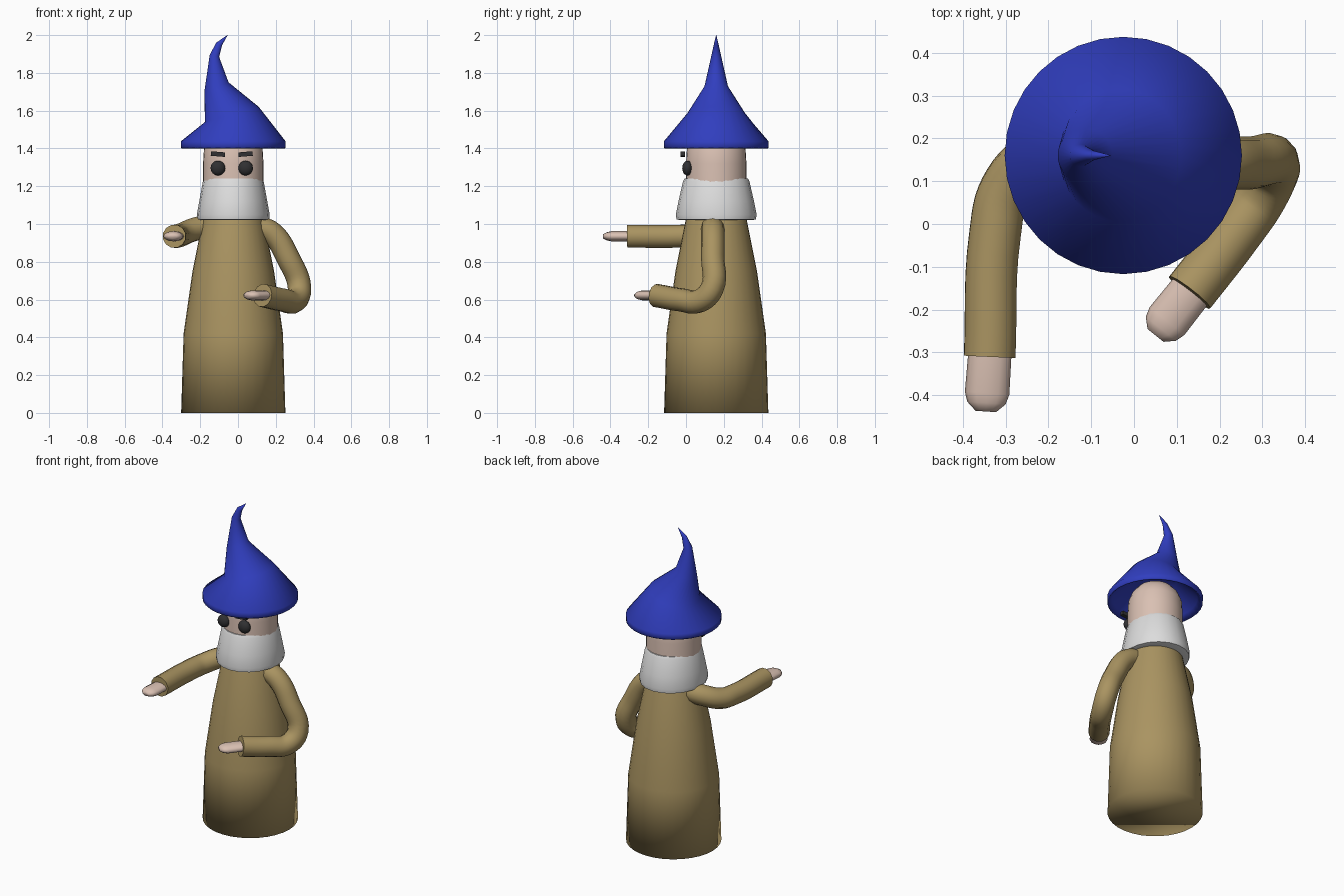
import bpy, bmesh, math
from mathutils import Vector

cube = bpy.data.objects.get("Cube")
if cube:
    bpy.data.objects.remove(cube, do_unlink=True)

CX, CY = -0.025, 0.16  # vertical axis of the figure


def material(name, rgb):
    m = bpy.data.materials.new(name)
    m.use_nodes = True
    m.diffuse_color = (*rgb, 1)
    bsdf = next(n for n in m.node_tree.nodes if n.type == 'BSDF_PRINCIPLED')
    bsdf.inputs["Base Color"].default_value = (*rgb, 1)
    return m


robe_brown = material("robe brown", (0.40, 0.295, 0.12))
hat_blue = material("hat blue", (0.03, 0.048, 0.52))
skin = material("skin", (0.70, 0.53, 0.45))
beard_white = material("beard white", (0.72, 0.72, 0.72))
charcoal = material("charcoal", (0.03, 0.03, 0.032))


def finish(obj, mat, angle=None):
    """Assign the material; smooth everything, or only below an angle."""
    obj.data.materials.clear()
    obj.data.materials.append(mat)
    bpy.ops.object.select_all(action='DESELECT')
    obj.select_set(True)
    bpy.context.view_layer.objects.active = obj
    if angle is None:
        bpy.ops.object.shade_smooth()
    else:
        bpy.ops.object.shade_smooth_by_angle(angle=math.radians(angle))
    return obj


def loft(name, rings, mat, sides=32, angle=None):
    """Skin a row of ellipses, each given as (centre, u axis, v axis)."""
    bm = bmesh.new()
    loops = []
    for c, u, v in rings:
        loops.append([bm.verts.new(Vector(c) + Vector(u) * math.cos(a) + Vector(v) * math.sin(a))
                      for a in (2 * math.pi * i / sides for i in range(sides))])
    for a, b in zip(loops, loops[1:]):
        for i in range(sides):
            j = (i + 1) % sides
            bm.faces.new((a[i], a[j], b[j], b[i]))
    bm.faces.new(loops[0][::-1])
    bm.faces.new(loops[-1])
    bmesh.ops.recalc_face_normals(bm, faces=bm.faces)
    mesh = bpy.data.meshes.new(name)
    bm.to_mesh(mesh)
    bm.free()
    obj = bpy.data.objects.new(name, mesh)
    bpy.context.collection.objects.link(obj)
    return finish(obj, mat, angle)


def level(z, rx, ry=None):
    return ((CX, CY, z), (rx, 0, 0), (0, ry or rx, 0))


def slanted(left, right, depth):
    """Tilted ring spanning two (x, z) outline points."""
    a, b = Vector((left[0], CY, left[1])), Vector((right[0], CY, right[1]))
    return ((a + b) / 2, (b - a) / 2, (0, depth, 0))


# Robe, head and beard
loft("robe", [level(0, 0.276), level(0.42, 0.263), level(0.75, 0.216),
              level(1.02, 0.162), level(1.06, 0.15)], robe_brown)
loft("head", [level(1.1, 0.16), level(1.32, 0.16), level(1.4, 0.155), level(1.45, 0.135),
              level(1.49, 0.1), level(1.515, 0.055), level(1.52, 0.01)], skin, angle=60)
loft("beard", [level(1.02, 0.17, 0.19), level(1.025, 0.19, 0.21), level(1.05, 0.193, 0.214),
               level(1.12, 0.18, 0.2), level(1.225, 0.161, 0.176), level(1.24, 0.153, 0.168)],
     beard_white, sides=20, angle=50)

# Pointed hat with a hollow underside and a bent tip
loft("hat", [level(1.57, 0.01), level(1.55, 0.13), level(1.43, 0.245), level(1.4, 0.272),
             level(1.405, 0.277), level(1.438, 0.277),
             slanted((-0.175, 1.54), (0.11, 1.62), 0.155),
             slanted((-0.178, 1.7), (-0.05, 1.75), 0.063),
             slanted((-0.15, 1.895), (-0.1, 1.885), 0.026),
             slanted((-0.115, 1.96), (-0.085, 1.945), 0.012),
             slanted((-0.057, 2.0), (-0.055, 1.999), 0.001)], hat_blue)


# Sleeves as bevelled curves
def sleeve(name, points):
    curve = bpy.data.curves.new(name, 'CURVE')
    curve.dimensions = '3D'
    curve.bevel_depth = 0.062
    curve.bevel_resolution = 4
    curve.resolution_u = 6
    curve.use_fill_caps = True
    spline = curve.splines.new('BEZIER')
    spline.bezier_points.add(len(points) - 1)
    for bp, p in zip(spline.bezier_points, points):
        bp.co = p
        bp.handle_left_type = bp.handle_right_type = 'AUTO'
    obj = bpy.data.objects.new(name, curve)
    bpy.context.collection.objects.link(obj)
    bpy.ops.object.select_all(action='DESELECT')
    obj.select_set(True)
    bpy.context.view_layer.objects.active = obj
    bpy.ops.object.convert(target='MESH')
    finish(bpy.context.view_layer.objects.active, robe_brown, 50)


right_cuff, left_cuff = (-0.337, -0.31, 0.935), (0.13, -0.16, 0.622)
sleeve("right_sleeve", [(-0.12, 0.19, 0.995), (-0.23, 0.155, 0.972), (-0.3, 0.08, 0.943),
                        (-0.324, -0.02, 0.936), right_cuff])
sleeve("left_sleeve", [(0.1, 0.142, 0.985), (0.18, 0.142, 0.95), (0.265, 0.142, 0.82),
                       (0.326, 0.138, 0.66), (0.3, 0.07, 0.592), (0.235, -0.025, 0.598), left_cuff])


# Flat mitten hands reaching out of the cuffs
def hand(name, cuff, direction):
    d = Vector(direction).normalized()
    side = Vector((-d.y, d.x, 0))
    shape = [(-0.04, 0.05, 0.027), (0.085, 0.052, 0.027), (0.108, 0.045, 0.022), (0.128, 0.024, 0.012)]
    loft(name, [(Vector(cuff) + d * t, side * w, (0, 0, h)) for t, w, h in shape], skin, sides=12, angle=70)


hand("right_hand", right_cuff, (-0.07, -1, 0))
hand("left_hand", left_cuff, (-0.62, -0.78, 0))

# Eyes and eyebrows, mirrored about the nose line
for side, name in ((-1, "right"), (1, "left")):
    x = -0.033 + side * 0.073
    bpy.ops.mesh.primitive_uv_sphere_add(segments=20, ring_count=12, location=(x, 0.008, 1.296))
    eye = bpy.context.object
    eye.name = name + "_eye"
    eye.scale = (0.039, 0.028, 0.039)
    finish(eye, charcoal)
    bpy.ops.mesh.primitive_cube_add(size=1, location=(x, -0.018, 1.37), rotation=(0, -side * 0.08, 0))
    brow = bpy.context.object
    brow.name = name + "_eyebrow"
    brow.scale = (0.075, 0.024, 0.024)
    finish(brow, charcoal, 30)
